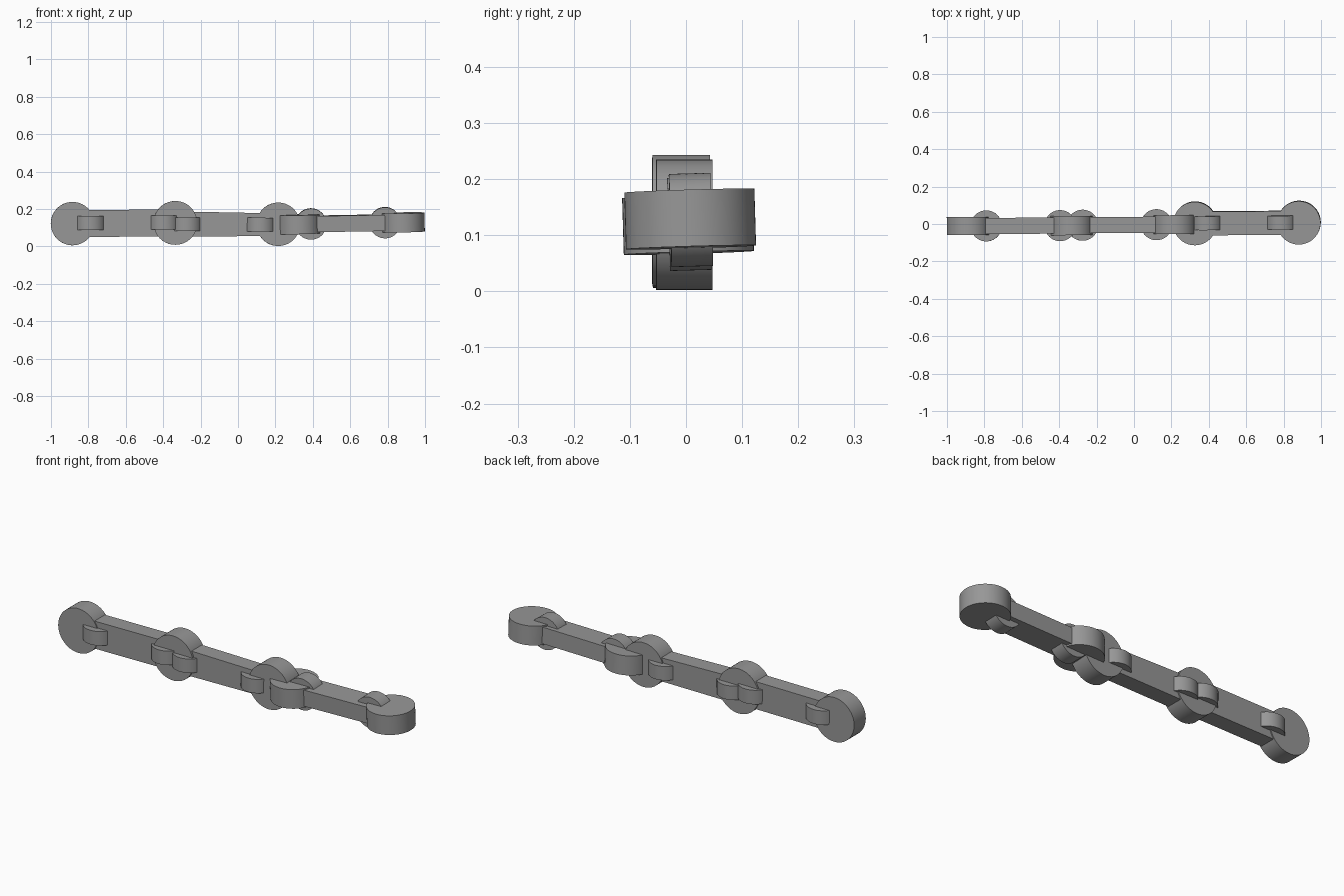
import bpy, bmesh, math
from mathutils import Matrix, Vector

if "Cube" in bpy.data.objects:
    bpy.data.objects.remove(bpy.data.objects["Cube"])

grey = bpy.data.materials.new("plain grey")
grey.diffuse_color = (0.31, 0.31, 0.31, 1)
grey.use_nodes = True
grey.node_tree.nodes["Principled BSDF"].inputs["Base Color"].default_value = grey.diffuse_color


def finish(name, bm, matrix):
    """Turn a bmesh into an object with crisp edges and smooth curves."""
    bmesh.ops.transform(bm, matrix=matrix, verts=bm.verts)
    bmesh.ops.recalc_face_normals(bm, faces=bm.faces)
    mesh = bpy.data.meshes.new(name)
    bm.to_mesh(mesh)
    bm.free()
    mesh.materials.append(grey)
    ob = bpy.data.objects.new(name, mesh)
    bpy.context.collection.objects.link(ob)
    bpy.ops.object.select_all(action='DESELECT')
    ob.select_set(True)
    bpy.context.view_layer.objects.active = ob
    bpy.ops.object.shade_smooth_by_angle(angle=math.radians(30))


def disc(name, centre, radius, thickness, axis, frame):
    """Round disc around the local y or z axis of its link."""
    bm = bmesh.new()
    bmesh.ops.create_cone(bm, cap_ends=True, segments=64, radius1=radius,
                          radius2=radius, depth=thickness)
    turn = Matrix.Rotation(math.pi / 2, 4, 'X') if axis == 'y' else Matrix()
    finish(name, bm, frame @ Matrix.Translation(centre) @ turn)


def bar(name, start, end, width, heights, frame):
    """Flat bar along x whose height changes from one end to the other."""
    bm = bmesh.new()
    bmesh.ops.create_cube(bm, size=1)
    for v in bm.verts:
        first = v.co.x < 0
        v.co = Vector((start if first else end, v.co.y * width,
                       v.co.z * heights[0 if first else 1]))
    finish(name, bm, frame)


def link_frame(centre, roll, pitch, yaw):
    rot = (Matrix.Rotation(math.radians(yaw), 4, 'Z')
           @ Matrix.Rotation(math.radians(pitch), 4, 'Y')
           @ Matrix.Rotation(math.radians(roll), 4, 'X'))
    return Matrix.Translation(centre) @ rot


# first link: two upright end discs, bar and two cross discs
f1 = link_frame((-0.61, -0.0095, 0.124), 0, -0.4, 0.2)
bar("first_bar", -0.275, 0.275, 0.086, (0.144, 0.144), f1)
disc("first_end_disc", (-0.275, 0, 0), 0.116, 0.097, 'y', f1)
disc("middle_joint_disc", (0.275, 0, 0), 0.117, 0.103, 'y', f1)
for i, x in enumerate((-0.18, 0.215)):
    disc(f"first_cross_disc_{i + 1}", (x, 0, 0.003), 0.083, 0.074, 'z', f1)

# second link: shares the joint disc, slightly tapered bar
f2 = link_frame((-0.06, -0.005, 0.118), 0, 0.3, 0.4)
bar("second_bar", -0.275, 0.275, 0.086, (0.136, 0.120), f2)
disc("second_end_disc", (0.275, 0, 0.002), 0.116, 0.1, 'y', f2)
for i, x in enumerate((-0.215, 0.18)):
    disc(f"second_cross_disc_{i + 1}", (x, 0, 0), 0.083, 0.073, 'z', f2)

# third link: lies flat, a quarter turn from the others
f3 = link_frame((0.604, 0.0055, 0.124), 91.7, -1, 0.4)
bar("third_bar", -0.278, 0.278, 0.086, (0.128, 0.126), f3)
for i, x in enumerate((-0.278, 0.278)):
    disc(f"third_end_disc_{i + 1}", (x, 0, 0), 0.116, 0.101, 'y', f3)
for i, x in enumerate((-0.214, 0.182)):
    disc(f"third_cross_disc_{i + 1}", (x, 0, -0.002), 0.083, 0.074, 'z', f3)
